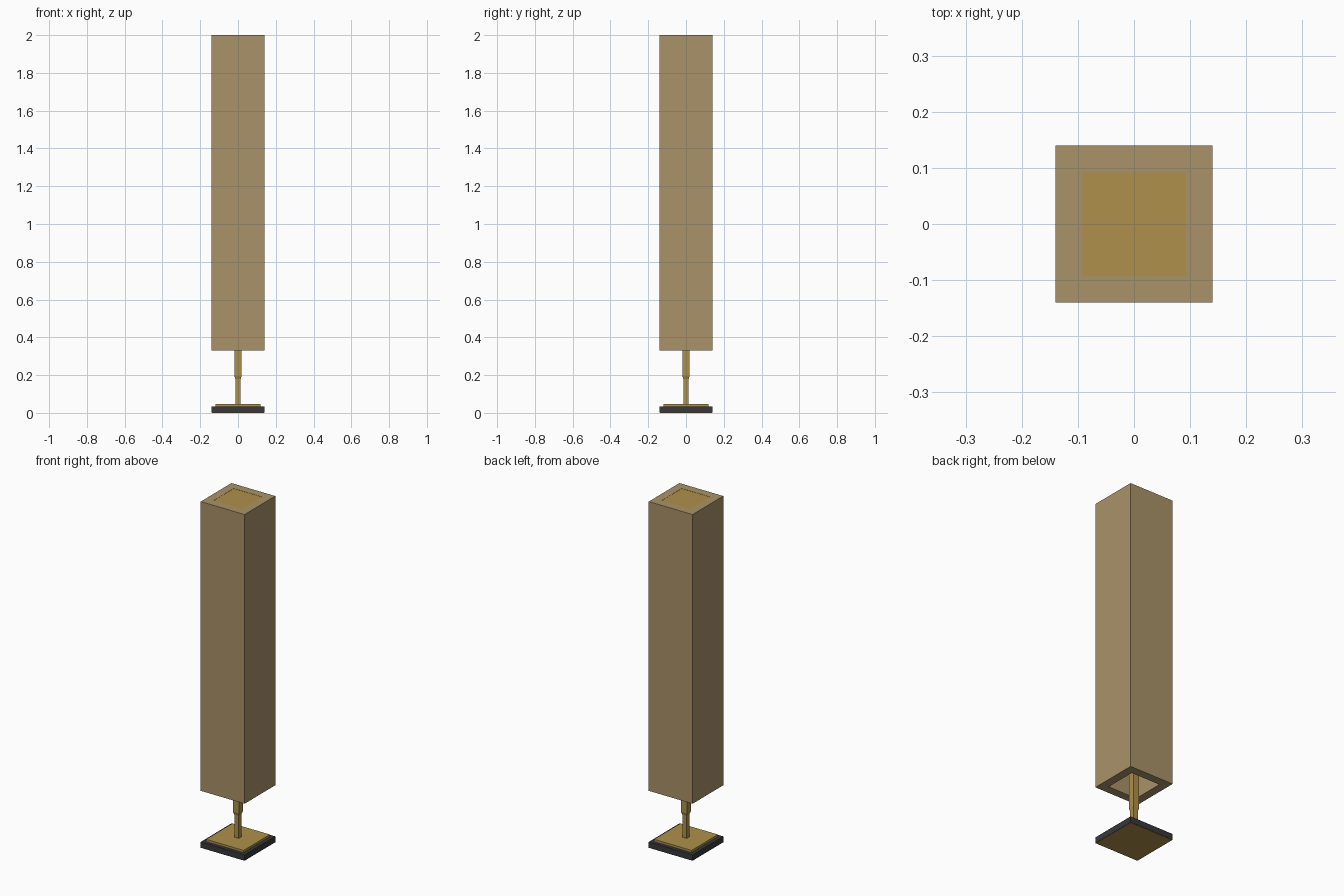
import bpy, bmesh

if "Cube" in bpy.data.objects:
    bpy.data.objects.remove(bpy.data.objects["Cube"])


def material(name, rgb):
    m = bpy.data.materials.new(name)
    m.diffuse_color = (*rgb, 1)
    m.use_nodes = True
    m.node_tree.nodes["Principled BSDF"].inputs["Base Color"].default_value = m.diffuse_color
    return m


brass = material("brass", (0.42, 0.28, 0.07))
fabric = material("linen", (0.40, 0.29, 0.14))
dark = material("dark_base", (0.04, 0.04, 0.045))


def loft(name, sections, mat, closed=False):
    """Stack square sections (half width, z); closed joins last to first."""
    bm = bmesh.new()
    rings = [[bm.verts.new((sx * h, sy * h, z))
              for sx, sy in ((-1, -1), (1, -1), (1, 1), (-1, 1))]
             for h, z in sections]
    pairs = list(zip(rings, rings[1:]))
    if closed:
        pairs.append((rings[-1], rings[0]))
    else:
        bm.faces.new(rings[0][::-1])
        bm.faces.new(rings[-1])
    for a, b in pairs:
        for i in range(4):
            j = (i + 1) % 4
            bm.faces.new((a[i], a[j], b[j], b[i]))
    bmesh.ops.recalc_face_normals(bm, faces=bm.faces[:])
    me = bpy.data.meshes.new(name)
    bm.to_mesh(me)
    bm.free()
    me.materials.append(mat)
    ob = bpy.data.objects.new(name, me)
    bpy.context.collection.objects.link(ob)
    return ob


# Foot: dark slab with brass underside and brass top plate
loft("base_underside", [(0.138, 0.0), (0.138, 0.003)], brass)
loft("base_slab", [(0.14, 0.001), (0.14, 0.035)], dark)
loft("base_plate", [(0.12, 0.035), (0.12, 0.048)], brass)

# Square stem, slightly thicker in its upper sleeve
loft("stem", [(0.014, 0.045), (0.014, 0.18), (0.019, 0.195), (0.019, 1.46)], brass)

# Tall hollow shade with thick walls
loft("shade", [(0.14, 0.33), (0.14, 2.0), (0.092, 2.0), (0.092, 0.33)],
     fabric, closed=True)

# Brass support inside the shade and panel closing the top
loft("shade_support", [(0.0935, 1.455), (0.0935, 1.465)], brass)
loft("top_panel", [(0.092, 1.985), (0.092, 1.999)], brass)
